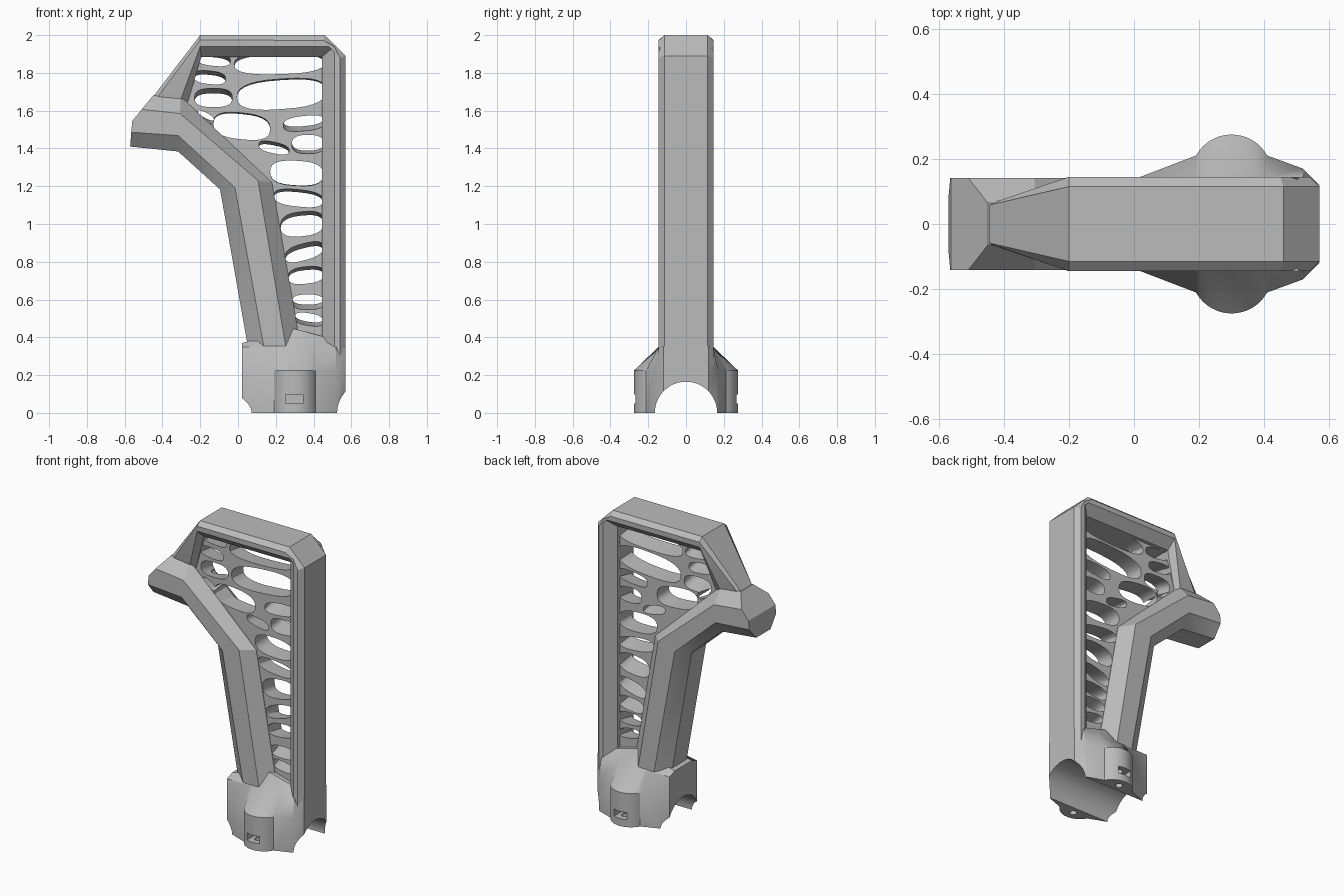
import bpy, bmesh, math, random
from mathutils import Matrix, Vector

random.seed(4)
if "Cube" in bpy.data.objects:
    bpy.data.objects.remove(bpy.data.objects["Cube"])

grey = bpy.data.materials.new("plain_grey")
grey.use_nodes = True
colour = (0.5, 0.5, 0.5, 1)
grey.diffuse_color = colour
grey.node_tree.nodes["Principled BSDF"].inputs["Base Color"].default_value = colour


def finish(bm, name):
    bmesh.ops.remove_doubles(bm, verts=bm.verts, dist=0.0005)
    bmesh.ops.recalc_face_normals(bm, faces=bm.faces)
    mesh = bpy.data.meshes.new(name)
    bm.to_mesh(mesh)
    bm.free()
    ob = bpy.data.objects.new(name, mesh)
    bpy.context.collection.objects.link(ob)
    mesh.materials.append(grey)
    return ob


def loft(sections):
    """Skin half sections, each mirrored across y, and close both ends."""
    bm = bmesh.new()
    rings = []
    for half in sections:
        full = half + [(x, -y, z) for x, y, z in reversed(half)]
        rings.append([bm.verts.new(p) for p in full])
    n = len(rings[0])
    for a, b in zip(rings, rings[1:]):
        for i in range(n):
            j = (i + 1) % n
            bm.faces.new((a[i], a[j], b[j], b[i]))
    for ring in (rings[0], rings[-1]):
        for i in range(n // 2 - 1):
            bm.faces.new((ring[i], ring[i + 1], ring[n - 2 - i], ring[n - 1 - i]))
    return bm


def activate(ob):
    bpy.ops.object.select_all(action='DESELECT')
    ob.select_set(True)
    bpy.context.view_layer.objects.active = ob


def cut(ob, cutter):
    cutter.hide_render = True
    mod = ob.modifiers.new("cut", 'BOOLEAN')
    mod.operation = 'DIFFERENCE'
    mod.solver = 'EXACT'
    mod.use_self = True
    mod.object = cutter
    activate(ob)
    bpy.ops.object.modifier_apply(modifier=mod.name)
    bpy.data.objects.remove(cutter)


def smooth(ob):
    activate(ob)
    bpy.ops.object.shade_smooth_by_angle(angle=math.radians(28))


def section(points, widths):
    return [(x, w, z) for (x, z), w in zip(points, widths)]


# Rear post, top bar and tapering brace: one bevelled sweep
full = (0.115, 0.145, 0.145, 0.085)
inner = [(0.51, 1.94), (0.445, 1.885)]
smooth(finish(loft([
    section([(0.57, 0.205), (0.54, 0.205), (0.51, 0.205), (0.445, 0.205)], full),
    section([(0.57, 1.89), (0.54, 1.88)] + inner, full),
    section([(0.46, 2.0), (0.45, 1.972)] + inner, full),
    section([(-0.2, 2.0), (-0.2, 1.974), (-0.2, 1.94), (-0.195, 1.885)], full),
    section([(-0.46, 1.66), (-0.45, 1.64), (-0.31, 1.64), (-0.27, 1.63)],
            (0.055, 0.06, 0.07, 0.06)),
]), "rear_frame"))

# Grip: bevelled sweep with a blunt chamfered tail
grip_w = (0.075, 0.142, 0.142, 0.065)
bm = loft([
    section([(-0.67, 1.42), (-0.67, 1.494), (-0.67, 1.624), (-0.67, 1.689)], grip_w),
    section([(-0.317, 1.384), (-0.317, 1.468), (-0.307, 1.585), (-0.302, 1.675)], grip_w),
    section([(-0.095, 1.183), (-0.016, 1.193), (0.106, 1.23), (0.18, 1.22)], grip_w),
    section([(0.07, 0.25), (0.155, 0.25), (0.27, 0.25), (0.35, 0.25)], grip_w),
])
for point, normal in (((-0.571, 0, 1.41), (-1, 0, 0.08)),
                      ((-0.45, 0, 1.68), (-0.135, 0, 0.11))):
    cutres = bmesh.ops.bisect_plane(
        bm, geom=bm.verts[:] + bm.edges[:] + bm.faces[:], plane_co=point,
        plane_no=Vector(normal).normalized(), clear_outer=True)
    edges = [e for e in cutres["geom_cut"] if isinstance(e, bmesh.types.BMEdge)]
    bmesh.ops.holes_fill(bm, edges=edges, sides=0)
smooth(finish(bm, "grip"))

# Clamp base: plan outline with round bolt bosses, tapering to a ridge
plan = [(0.57, 0.12), (0.52, 0.17)]
for k in range(17):
    a = math.radians(29 + 122 * k / 16)
    plan.append((0.3 + 0.125 * math.cos(a), 0.15 + 0.125 * math.sin(a)))
plan.append((0.02, 0.145))
base = finish(loft([
    [(x, y, 0) for x, y in plan],
    [(x, y, 0.225) for x, y in plan],
    [(x, min(y, 0.145), 0.35) for x, y in plan],
    [(x, min(y, 0.09), 0.445 - 0.27 * abs(x - 0.3)) for x, y in plan],
]), "clamp_base")

# Tunnel, bolt holes and nut slots
tools = bmesh.new()
bmesh.ops.create_cone(tools, cap_ends=True, segments=64, radius1=0.165, radius2=0.165,
                      depth=2, matrix=Matrix.Rotation(math.pi / 2, 4, 'Y'))
cut(base, finish(tools, "tunnel_cutter"))
for side in (-1, 1):
    tools = bmesh.new()
    bmesh.ops.create_cone(tools, cap_ends=True, segments=24, radius1=0.022, radius2=0.022,
                          depth=0.3, matrix=Matrix.Translation((0.3, side * 0.215, 0)))
    cut(base, finish(tools, "bolt_cutter"))
    tools = bmesh.new()
    bmesh.ops.create_cube(tools, size=1, matrix=Matrix.Translation((0.298, side * 0.25, 0.073))
                          @ Matrix.Diagonal((0.094, 0.12, 0.048, 1)))
    cut(base, finish(tools, "slot_cutter"))
smooth(base)

# Organic web: a plate in the window, pierced by rounded tilted openings
web_outline = [(-0.22, 1.9), (0.46, 1.9), (0.46, 0.36), (0.28, 0.4),
               (0.15, 1.21), (-0.31, 1.65)]
bm = bmesh.new()
face = bm.faces.new([bm.verts.new((x, -0.062, z)) for x, z in web_outline])
grown = bmesh.ops.extrude_face_region(bm, geom=[face])
bmesh.ops.translate(bm, vec=(0, 0.124, 0),
                    verts=[v for v in grown["geom"] if isinstance(v, bmesh.types.BMVert)])
web = finish(bm, "web")

# Openings as x, z, half width, half height, slope
openings = [
    (0.22, 1.845, 0.24, 0.06, 0.03), (-0.13, 1.86, 0.09, 0.035, -0.1),
    (0.23, 1.685, 0.235, 0.08, 0.07), (-0.15, 1.765, 0.085, 0.035, -0.1),
    (-0.13, 1.655, 0.1, 0.05, 0.0), (0.02, 1.515, 0.15, 0.07, -0.1),
    (0.35, 1.545, 0.11, 0.04, 0.1), (-0.17, 1.575, 0.045, 0.025, -0.5),
    (0.37, 1.43, 0.085, 0.05, 0.0), (0.19, 1.395, 0.08, 0.03, -0.2),
    (0.31, 1.27, 0.14, 0.066, -0.05), (0.32, 1.13, 0.13, 0.045, -0.1),
    (0.34, 0.99, 0.115, 0.065, 0.1), (0.35, 0.84, 0.1, 0.045, 0.25),
    (0.36, 0.72, 0.095, 0.045, 0.1), (0.37, 0.6, 0.085, 0.04, 0.0),
    (0.375, 0.505, 0.075, 0.033, -0.15),
]
for x, z, w, h, slope in openings:
    tools = bmesh.new()
    tilt = random.uniform(-0.25, 0.25)
    ring = []
    for k in range(28):
        a = math.tau * k / 28
        c, s = math.cos(a), math.sin(a)
        ring.append((w * math.copysign(abs(c) ** 0.75, c),
                     h * math.copysign(abs(s) ** 0.75, s)))
    ends = [[tools.verts.new((x + u, y, z + v + slope * u + tilt * y)) for u, v in ring]
            for y in (-0.1, 0.1)]
    tools.faces.new(ends[0])
    tools.faces.new(ends[1])
    for i in range(28):
        j = (i + 1) % 28
        tools.faces.new((ends[0][i], ends[0][j], ends[1][j], ends[1][i]))
    cut(web, finish(tools, "opening_cutter"))
smooth(web)
